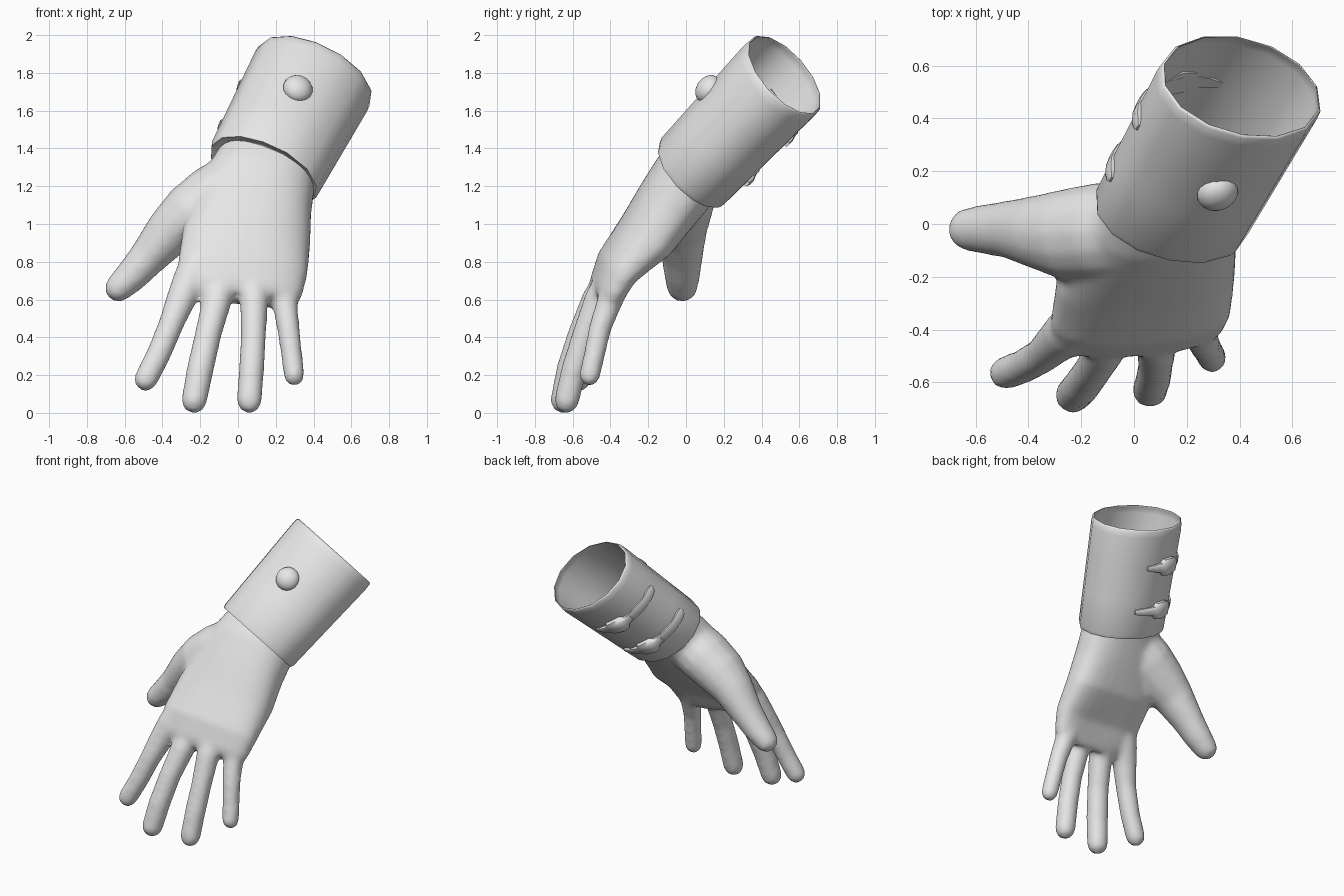
import bpy, bmesh, math
from mathutils import Vector

if "Cube" in bpy.data.objects:
    bpy.data.objects.remove(bpy.data.objects["Cube"])

grey = bpy.data.materials.new("plain_grey")
grey.diffuse_color = (0.8, 0.8, 0.8, 1)
grey.use_nodes = True
grey.node_tree.nodes["Principled BSDF"].inputs["Base Color"].default_value = grey.diffuse_color


def loft(bm, rings, cap=True):
    """Skin a list of equal-length point rings."""
    vs = [[bm.verts.new(p) for p in r] for r in rings]
    n = len(vs[0])
    for a, b in zip(vs, vs[1:]):
        for i in range(n):
            bm.faces.new((a[i], a[(i + 1) % n], b[(i + 1) % n], b[i]))
    if cap:
        bm.faces.new(vs[0][::-1])
        bm.faces.new(vs[-1])


def finish(bm, name, angle=40):
    bmesh.ops.recalc_face_normals(bm, faces=bm.faces)
    me = bpy.data.meshes.new(name)
    bm.to_mesh(me)
    bm.free()
    me.materials.append(grey)
    ob = bpy.data.objects.new(name, me)
    bpy.context.collection.objects.link(ob)
    bpy.ops.object.select_all(action='DESELECT')
    ob.select_set(True)
    bpy.context.view_layer.objects.active = ob
    bpy.ops.object.shade_smooth_by_angle(angle=math.radians(angle))
    return ob


def ring(c, u, v, ru, rv, n=20, power=1.0, hollow=0.0):
    """Super-ellipse ring, optionally dished in on its +v side."""
    pts = []
    for i in range(n):
        a = math.tau * i / n
        co, si = math.cos(a), math.sin(a)
        y = rv * math.copysign(abs(si) ** power, si) - hollow * max(si, 0) ** 4
        pts.append(c + u * ru * math.copysign(abs(co) ** power, co) + v * y)
    return pts


def digit(bm, path, deep=1.0):
    """Round tube through (x, y, z, radius) points with a domed tip."""
    P = [Vector(p[:3]) for p in path]
    R = [p[3] for p in path]
    rings = []
    for i, p in enumerate(P):
        d = (P[min(i + 1, len(P) - 1)] - P[max(i - 1, 0)]).normalized()
        u = Vector((0, 1, 0)).cross(d).normalized()
        v = d.cross(u)
        rings.append(ring(p, u, v, R[i], R[i] * deep, 14))
    for k in (30, 55, 75):
        s, c = math.sin(math.radians(k)), math.cos(math.radians(k))
        rings.append(ring(P[-1] + d * R[-1] * s, u, v, R[-1] * c, R[-1] * c * deep, 14))
    loft(bm, rings)


# Hand: palm and digits fused into one smooth skin
bm = bmesh.new()
through = Vector((0.06, 0.81, -0.58))
# x, y, z, half width, half thickness, palm hollow, sideways slant
palm = [(.17, .10, 1.35, .275, .19, 0, 0), (.125, .01, 1.25, .285, .19, 0, 0),
        (.085, -.09, 1.10, .305, .185, .015, 0), (.045, -.20, .93, .34, .175, .035, .02),
        (.025, -.355, .765, .345, .13, .045, .06), (.025, -.42, .645, .315, .10, .02, .08),
        (.035, -.44, .605, .275, .075, 0, .09)]
loft(bm, [ring(Vector(p[:3]), Vector((.995, p[6], -.1)), through, p[3], p[4], 28, .85, p[5])
          for p in palm])
digit(bm, [(-.19, -.36, .82, .10), (-.25, -.41, .71, .095), (-.302, -.455, .60, .080),
           (-.35, -.50, .48, .069), (-.42, -.54, .31, .066), (-.487, -.565, .178, .065)])
digit(bm, [(-.06, -.36, .78, .08), (-.11, -.475, .60, .080), (-.157, -.555, .42, .072),
           (-.20, -.615, .23, .073), (-.232, -.65, .066, .070)])
digit(bm, [(.07, -.36, .78, .08), (.085, -.465, .60, .076), (.082, -.54, .40, .068),
           (.072, -.59, .24, .069), (.060, -.632, .064, .068)])
digit(bm, [(.21, -.32, .78, .075), (.245, -.40, .60, .070), (.266, -.455, .45, .061),
           (.284, -.485, .31, .058), (.297, -.51, .197, .057)])
digit(bm, [(.00, -.02, 1.23, .165), (-.13, -.03, 1.14, .175), (-.255, -.04, 1.05, .163),
           (-.365, -.03, .955, .132), (-.48, -.02, .82, .102), (-.56, -.02, .73, .090),
           (-.63, -.02, .663, .077)], 1.08)
hand = finish(bm, "hand", 180)
mod = hand.modifiers.new("fuse", 'REMESH')
mod.mode = 'VOXEL'
mod.voxel_size = 0.017
mod.use_smooth_shade = True
mod = hand.modifiers.new("soften", 'SMOOTH')
mod.factor = 0.5
mod.iterations = 12

# Cuff frame: axis along the forearm, with two cross directions
LOW, HIGH = Vector((.125, .035, 1.275)), Vector((.403, .525, 1.79))
AXIS = (HIGH - LOW).normalized()
U = Vector((.884, 0, -.467))
U = (U - AXIS * U.dot(AXIS)).normalized()
V = AXIS.cross(U)


def on_cuff(t, deg, off=0.0):
    a = math.radians(deg)
    off += (.03 - .015 * t) * max(0, math.cos(a - math.radians(315))) ** 3
    return (LOW.lerp(HIGH, t) + U * math.cos(a) * (.307 + .028 * t + off)
            + V * math.sin(a) * (.235 + .025 * t + off))


# Cuff: open sleeve with slightly rolled-in rims
bm = bmesh.new()
SIDES = 14
loft(bm, [[on_cuff(t, 360 * i / SIDES, o) for i in range(SIDES)]
          for t, o in ((.02, -.065), (.0, -.008), (.03, 0), (.35, .0), (.65, .0),
                       (.93, 0), (.985, -.004), (1, -.012))], cap=False)
cuff = finish(bm, "cuff", 50)
mod = cuff.modifiers.new("wall", 'SOLIDIFY')
mod.thickness = 0.004
mod.offset = -1

# Button: flattened dome on the outer face of the cuff
bm = bmesh.new()
bmesh.ops.create_uvsphere(bm, u_segments=16, v_segments=10, radius=.08)
out = (-V).to_track_quat('Z', 'Y')
centre = on_cuff(.55, 263, -.008)
for v in bm.verts:
    v.co = centre + out @ Vector((v.co.x, v.co.y, v.co.z * .75))
finish(bm, "button", 60)


def band(name, t, stations):
    """Chamfered strip around the cuff; stations are (angle, half width, height)."""
    bm = bmesh.new()
    rings = []
    for deg, w, h in stations:
        k = w / .76
        rings.append([on_cuff(t - k, deg, -.012), on_cuff(t - k, deg, h * .6),
                      on_cuff(t - k * .6, deg, h), on_cuff(t + k * .6, deg, h),
                      on_cuff(t + k, deg, h * .6), on_cuff(t + k, deg, -.012)])
    loft(bm, rings)
    finish(bm, name, 45)


# Two straps with buckles on the thumb side and underside
for label, t, start in (("lower", .25, 62), ("upper", .65, 70)):
    band(label + "_strap", t, [(100, .030, .012)]
         + [(a, .032, .012) for a in range(112, 168, 9)]
         + [(173, .026, .010), (177, .013, .006)])
    band(label + "_buckle", t, [(start, .014, .010), (start + 10, .024, .018),
                                (90, .030, .026), (93, .054, .032), (104, .060, .042),
                                (112, .054, .036), (116, .032, .022), (124, .028, .016)])
